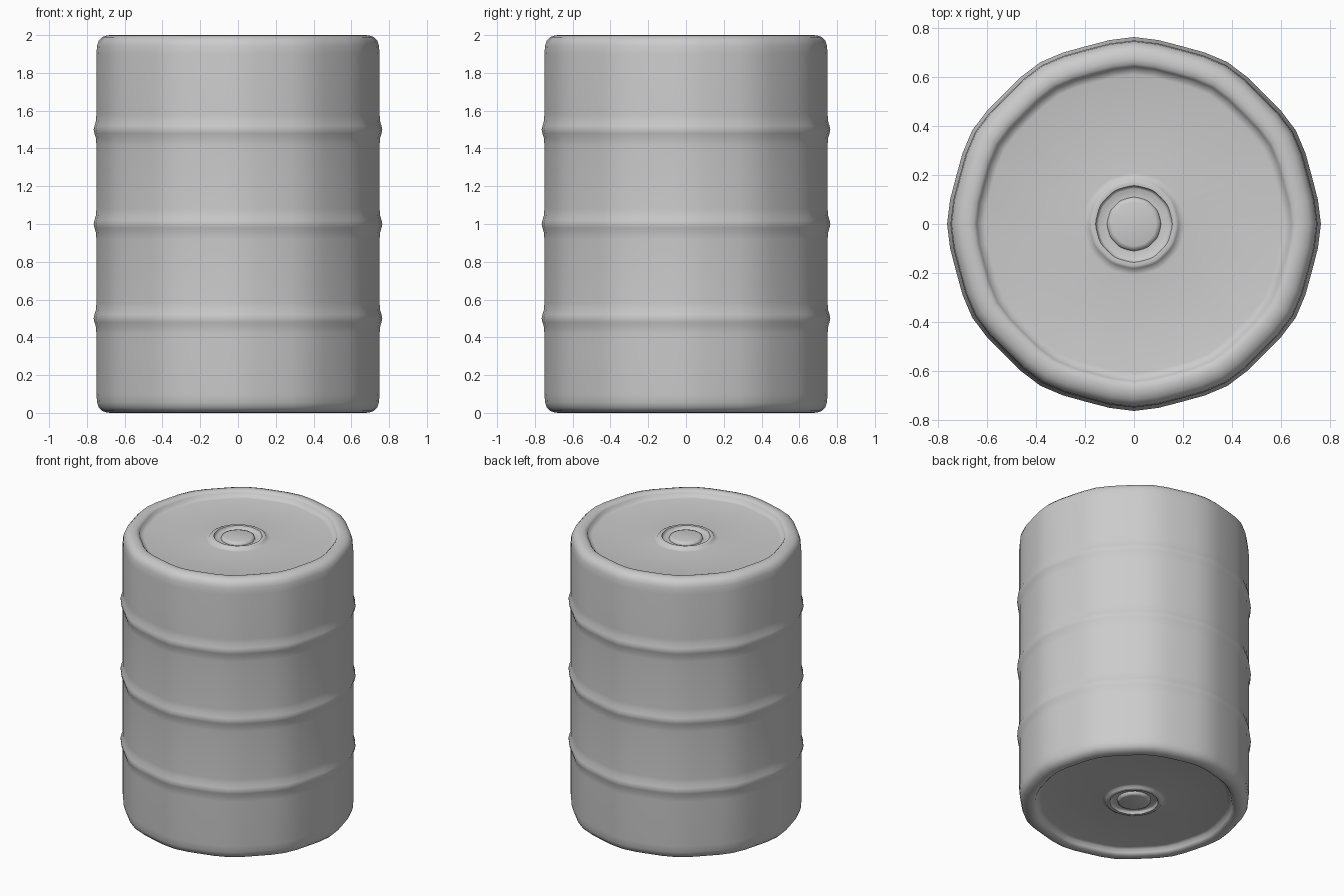
import bpy, bmesh
from math import cos, sin, pi

if "Cube" in bpy.data.objects:
    bpy.data.objects.remove(bpy.data.objects["Cube"])

SEG = 48


def lathe(name, profile, facet=0.0):
    """Spin (radius, z) points about z; facet gives a soft twelve-sided outline."""
    bm = bmesh.new()
    rings = []
    for r, z in profile:
        if r == 0:
            rings.append([bm.verts.new((0, 0, z))] * SEG)
            continue
        ring = []
        for i in range(SEG):
            a = 2 * pi * i / SEG
            k = r * (1 - facet * (1 - cos(12 * a)) / 2)
            ring.append(bm.verts.new((k * cos(a), k * sin(a), z)))
        rings.append(ring)
    for lo, hi in zip(rings, rings[1:]):
        for i in range(SEG):
            j = (i + 1) % SEG
            quad = [lo[i], lo[j], hi[j], hi[i]]
            bm.faces.new(list(dict.fromkeys(quad)))
    bmesh.ops.recalc_face_normals(bm, faces=bm.faces)
    mesh = bpy.data.meshes.new(name)
    bm.to_mesh(mesh)
    bm.free()
    obj = bpy.data.objects.new(name, mesh)
    bpy.context.collection.objects.link(obj)
    bpy.ops.object.select_all(action='DESELECT')
    obj.select_set(True)
    bpy.context.view_layer.objects.active = obj
    bpy.ops.object.shade_smooth_by_angle(angle=pi / 3)
    return obj


# Recessed end: raised ring, groove and central button, then the rounded rim
R = 0.75
end = [(0, 0.025), (0.09, 0.025), (0.105, 0.03), (0.11, 0.045),
       (0.145, 0.045), (0.152, 0.04), (0.157, 0.025), (0.172, 0.023),
       (0.182, 0.028), (0.19, 0.04), (0.21, 0.042), (0.61, 0.042),
       (0.635, 0.036), (0.643, 0.015), (0.655, 0.004), (0.675, 0),
       (0.695, 0.002), (0.718, 0.01), (0.737, 0.028), (0.746, 0.055), (R, 0.1)]

# Side wall with three rolled hoops
wall = []
for z in (0.5, 1.0, 1.5):
    wall += [(R, z - 0.08), (R + 0.002, z - 0.045), (R + 0.01, z - 0.02),
             (R + 0.014, z), (R + 0.01, z + 0.02), (R + 0.002, z + 0.045),
             (R, z + 0.08)]

top = [(r, 2 - z) for r, z in reversed(end)]
lathe("barrel", end + wall + top, facet=0.015)
